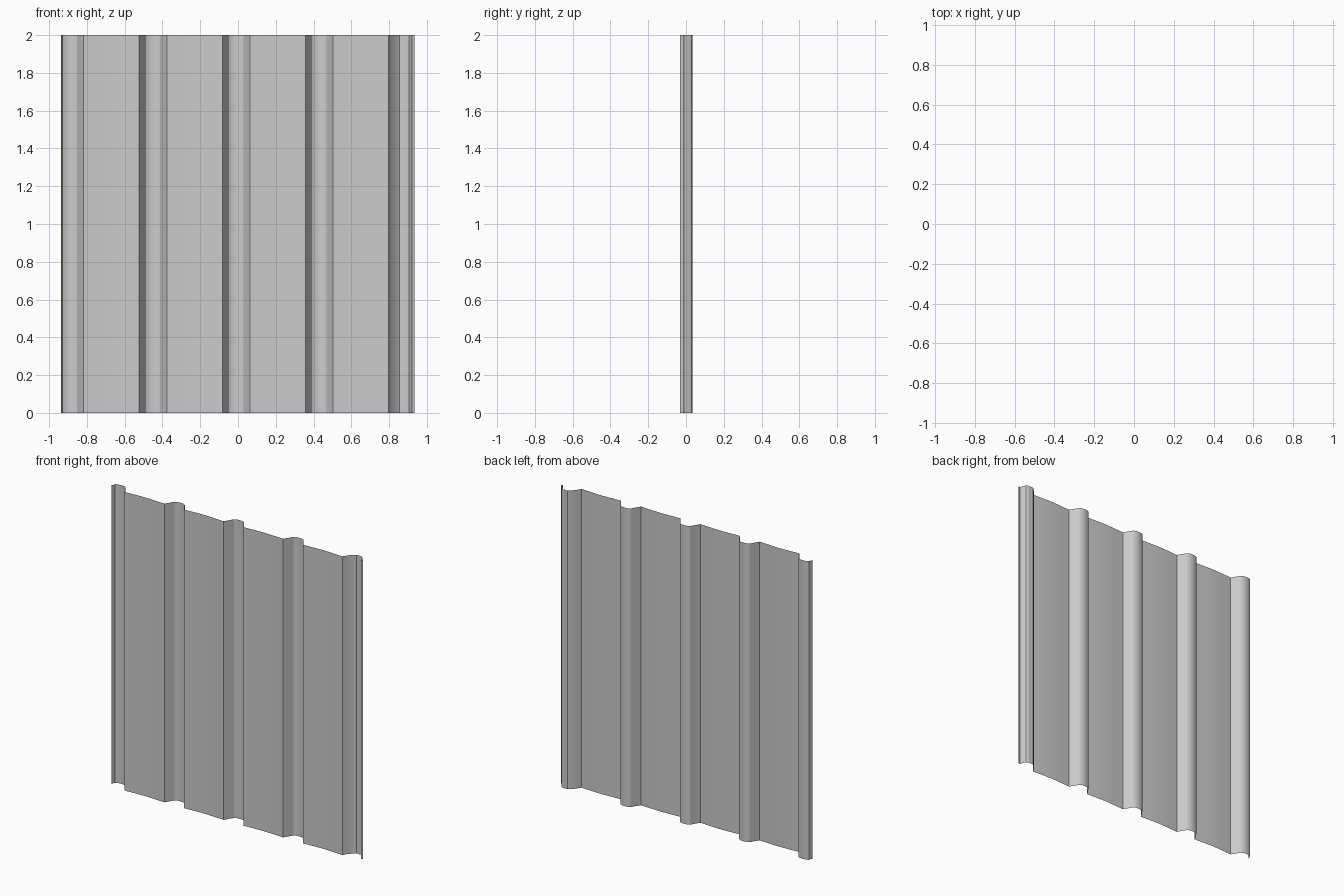
import bpy
import bmesh
import math

cube = bpy.data.objects.get("Cube")
if cube:
    bpy.data.objects.remove(cube, do_unlink=True)

HEIGHT = 2.0
PITCH = 0.44
FIRST_RIB = -0.89

# Bare sheet metal
metal = bpy.data.materials.new("grey_metal")
metal.use_nodes = True
grey = (0.6, 0.6, 0.6, 1)
metal.diffuse_color = grey
metal.node_tree.nodes["Principled BSDF"].inputs["Base Color"].default_value = grey

# Cross-section pieces, x measured from the rib centre
rise = [(-0.073, -0.033), (-0.038, 0.025)]
crown = [(-0.024, 0.033), (0, 0.035), (0.024, 0.033)]
fall = [(0.038, 0.025), (0.073, -0.033)]
pan = [(0.147, -0.029), (0.22, -0.026), (0.293, -0.029)]
left_lip = [(-0.047, 0.0), (-0.038, 0.025)]
overlap_rib = [(-0.073, -0.033), (-0.053, 0.0), (-0.024, 0.029),
               (-0.016, 0.035), (0.022, 0.034), (0.034, 0.028),
               (0.047, 0.002), (0.051, -0.014), (0.065, -0.01)]

# Join the pieces into one ribbed profile
profile = []
for i in range(5):
    if i == 0:
        piece = left_lip + crown + fall + pan
    elif i == 4:
        piece = overlap_rib
    else:
        piece = rise + crown + fall + pan
    profile += [(FIRST_RIB + i * PITCH + x, y) for x, y in piece]

# Extrude the profile upwards
bm = bmesh.new()
verts = [bm.verts.new((x, y, 0)) for x, y in profile]
edges = [bm.edges.new(pair) for pair in zip(verts, verts[1:])]
result = bmesh.ops.extrude_edge_only(bm, edges=edges)
top = [v for v in result["geom"] if isinstance(v, bmesh.types.BMVert)]
bmesh.ops.translate(bm, verts=top, vec=(0, 0, HEIGHT))
bmesh.ops.recalc_face_normals(bm, faces=bm.faces)
if sum(f.normal.y for f in bm.faces) > 0:
    bmesh.ops.reverse_faces(bm, faces=bm.faces)

mesh = bpy.data.meshes.new("corrugated_sheet")
bm.to_mesh(mesh)
bm.free()
mesh.materials.append(metal)
sheet = bpy.data.objects.new("corrugated_sheet", mesh)
bpy.context.collection.objects.link(sheet)

# Soft crowns and pans, sharp folds
bpy.ops.object.select_all(action="DESELECT")
sheet.select_set(True)
bpy.context.view_layer.objects.active = sheet
bpy.ops.object.shade_smooth_by_angle(angle=math.radians(25))
